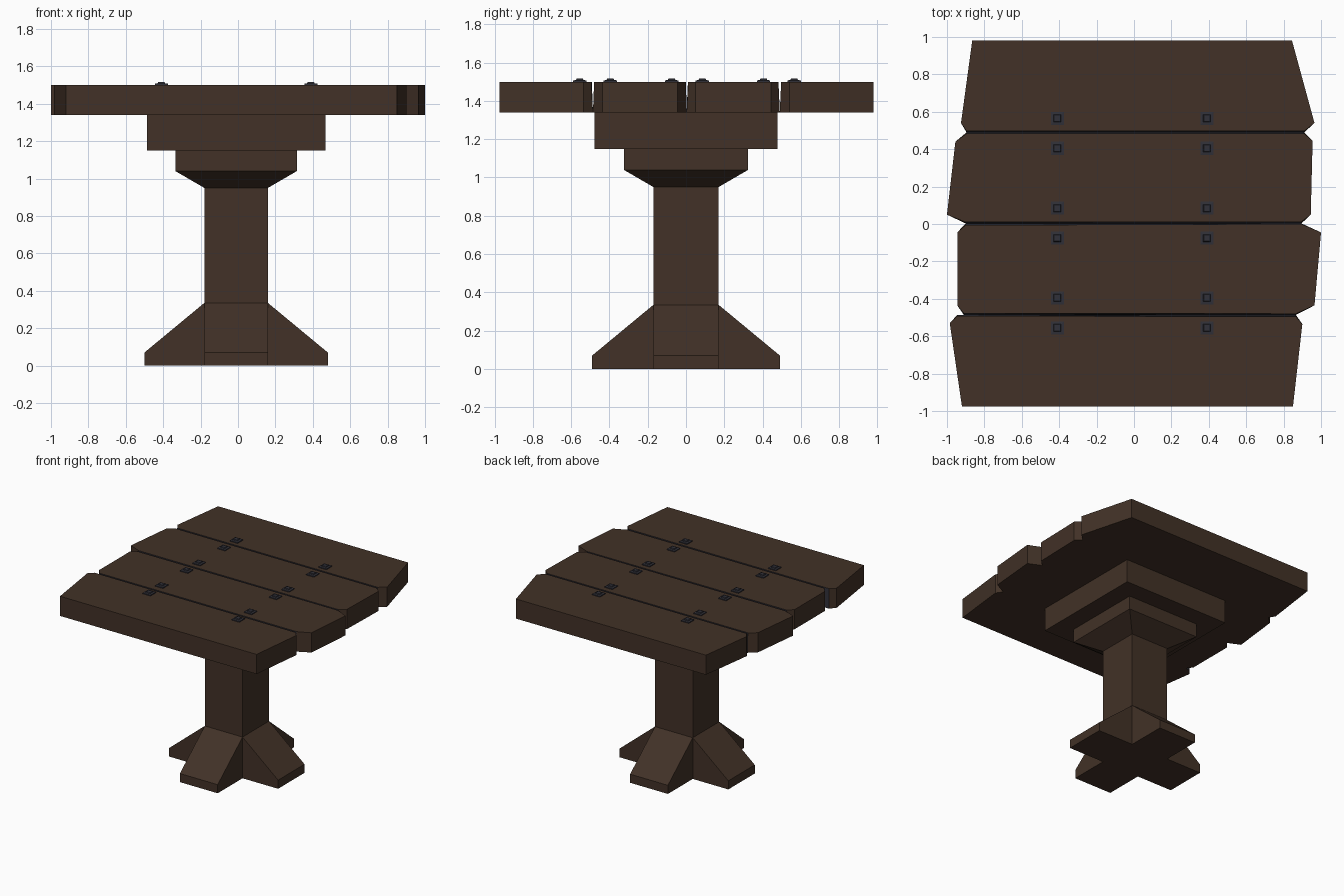
import bpy, bmesh, math
from mathutils import Matrix, Vector

if "Cube" in bpy.data.objects:
    bpy.data.objects.remove(bpy.data.objects["Cube"])


def material(name, rgb):
    m = bpy.data.materials.new(name)
    m.diffuse_color = (*rgb, 1)
    m.use_nodes = True
    m.node_tree.nodes["Principled BSDF"].inputs["Base Color"].default_value = m.diffuse_color
    return m


WOOD = material("dark brown wood", (0.054, 0.031, 0.020))
IRON = material("dark blue iron", (0.030, 0.030, 0.040))
CX = -0.01  # the pedestal sits slightly left of centre


def finish(name, bm, *mats):
    bmesh.ops.recalc_face_normals(bm, faces=bm.faces)
    me = bpy.data.meshes.new(name)
    bm.to_mesh(me)
    bm.free()
    for m in mats:
        me.materials.append(m)
    ob = bpy.data.objects.new(name, me)
    bpy.context.collection.objects.link(ob)
    return ob


def loft(bm, rings):
    """Join equal-length rings of points into a capped solid."""
    loops = [[bm.verts.new(p) for p in r] for r in rings]
    n = len(loops[0])
    for a, b in zip(loops, loops[1:]):
        for i in range(n):
            j = (i + 1) % n
            bm.faces.new((a[i], a[j], b[j], b[i]))
    bm.faces.new(loops[0][::-1])
    bm.faces.new(loops[-1])


def square(h, z, x=0, y=0):
    return [(x + sx * h, y + sy * h, z)
            for sx, sy in ((-1, -1), (1, -1), (1, 1), (-1, 1))]


# Table top: four rough planks, meeting at the bottom with narrow V seams on top
planks = {
    "plank_back": [(-.865, .98), (-.925, .54), (-.895, .497), (.91, .497),
                   (.965, .54), (.845, .98)],
    "plank_mid_back": [(-.955, .44), (-1.0, .05), (-.90, .01), (.895, .012),
                       (.945, .05), (.955, .445), (.91, .483), (-.895, .483)],
    "plank_mid_front": [(-.945, -.045), (-.945, -.435), (-.91, -.478), (.865, -.48),
                        (.965, -.435), (1.0, -.045), (.895, .0), (-.90, -.006)],
    "plank_front": [(-.985, -.53), (-.92, -.975), (.85, -.975), (.90, -.535),
                    (.865, -.495), (-.945, -.492)],
}
SEAMS = (.49, .003, -.486)


def seam_y(y):
    """Pull points that lie beside a seam onto the seam line."""
    return next((s for s in SEAMS if abs(y - s) < .016), y)


for name, outline in planks.items():
    bm = bmesh.new()
    loft(bm, [[(x, seam_y(y), 1.34) for x, y in outline],
              [(x, y, 1.50) for x, y in outline]])
    # the long walls inside the seams are dark
    for f in bm.faces:
        c = f.calc_center_median()
        if abs(f.normal.z) < .5 and any(abs(c.y - s) < .016 for s in SEAMS) and f.calc_area() > .2:
            f.material_index = 1
    finish(name, bm, WOOD, IRON)

# Nails: stepped square heads in two columns along the seams
bm = bmesh.new()
for x in (-.41, .39):
    for s in (.485, .005, -.475):
        for y in (s - .08, s + .08):
            loft(bm, [square(.035, 1.495, x, y), square(.035, 1.507, x, y),
                      square(.020, 1.509, x, y), square(.017, 1.516, x, y)])
finish("nails", bm, IRON)

# Support block under the top
bm = bmesh.new()
loft(bm, [square(.477, 1.15, CX), square(.477, 1.34, CX)])
finish("support_block", bm, WOOD)

# Capital and column in one piece
bm = bmesh.new()
loft(bm, [square(.17, 0, CX), square(.17, .95, CX),
          square(.325, 1.04, CX), square(.325, 1.15, CX)])
finish("column", bm, WOOD)

# Four sloped feet around the column
profile = [(.17, 0), (.49, 0), (.49, .07), (.17, .335)]
for i, side in enumerate(("right", "back", "left", "front")):
    bm = bmesh.new()
    loft(bm, [[(x, y, z) for x, z in profile] for y in (-.17, .17)])
    bmesh.ops.transform(bm, verts=bm.verts, matrix=Matrix.Translation((CX, 0, 0))
                        @ Matrix.Rotation(i * math.pi / 2, 4, 'Z'))
    finish("foot_" + side, bm, WOOD)
